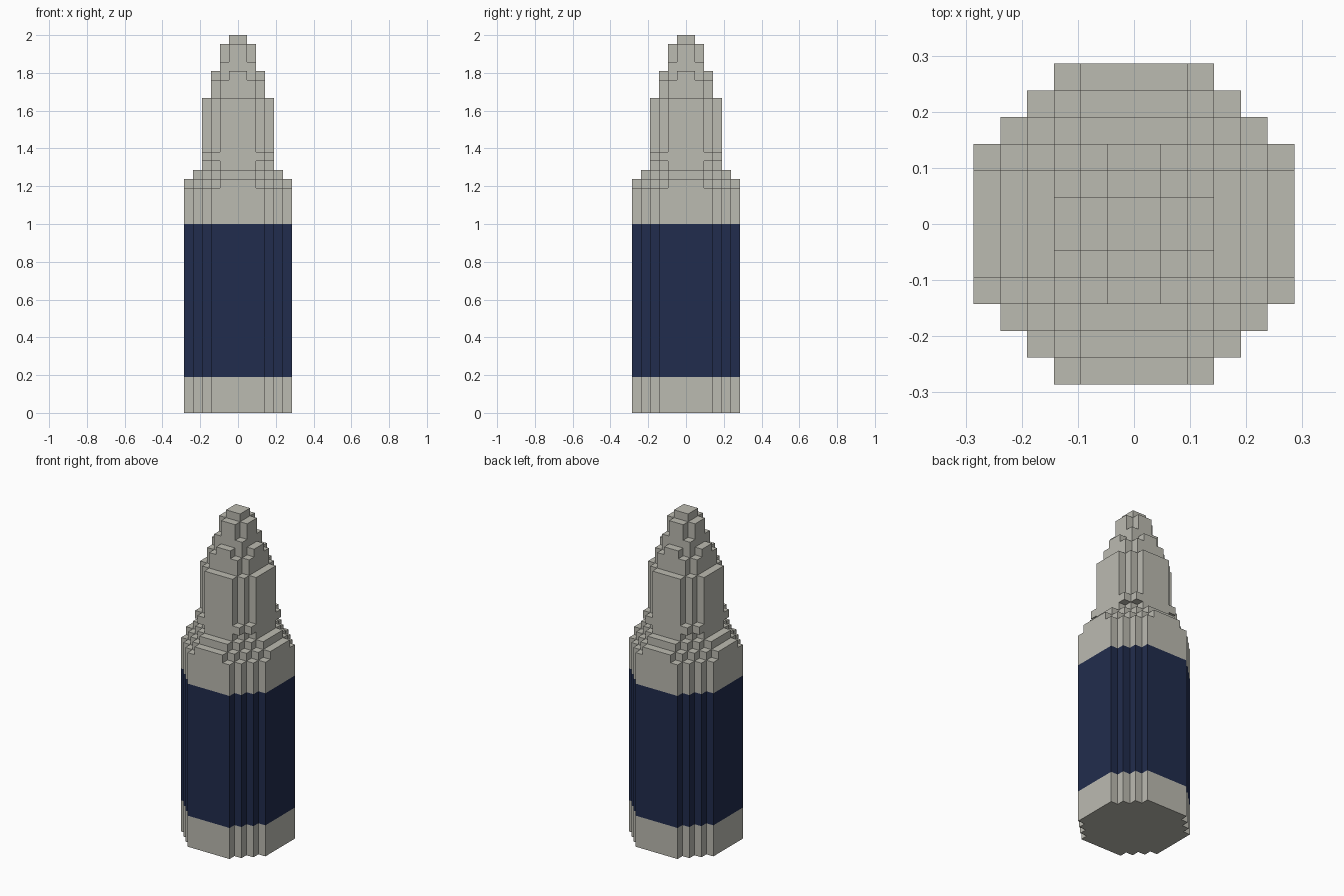
import bpy
import bmesh

cube = bpy.data.objects.get("Cube")
if cube:
    bpy.data.objects.remove(cube, do_unlink=True)

U = 1 / 21  # size of one block


def material(name, rgb):
    mat = bpy.data.materials.new(name)
    mat.use_nodes = True
    mat.diffuse_color = (*rgb, 1)
    mat.node_tree.nodes["Principled BSDF"].inputs["Base Color"].default_value = (*rgb, 1)
    return mat


stone = material("warm light grey", (0.50, 0.495, 0.44))
navy = material("navy blue", (0.0152, 0.0252, 0.0742))


def stepped_outline(reach, diagonal):
    """Blocky round outline: flat sides at reach, stair-stepped corners."""
    x, y = reach, diagonal - reach
    corner = [(x, y)]
    while x > diagonal - reach:
        x -= 1
        corner.append((x, y))
        y += 1
        corner.append((x, y))
    outline = []
    for _ in range(4):
        outline += corner
        corner = [(-b, a) for a, b in corner]
    return outline


def layer(name, reach, diagonal, bottom, top, mat):
    """Extrude a stepped outline between two block heights."""
    bm = bmesh.new()
    verts = [bm.verts.new((x * U, y * U, bottom * U))
             for x, y in stepped_outline(reach, diagonal)]
    base = bm.faces.new(verts)
    result = bmesh.ops.extrude_face_region(bm, geom=[base], use_keep_orig=True)
    raised = [v for v in result["geom"] if isinstance(v, bmesh.types.BMVert)]
    bmesh.ops.translate(bm, verts=raised, vec=(0, 0, (top - bottom) * U))
    bmesh.ops.recalc_face_normals(bm, faces=bm.faces)
    mesh = bpy.data.meshes.new(name)
    bm.to_mesh(mesh)
    bm.free()
    mesh.materials.append(mat)
    bpy.context.collection.objects.link(bpy.data.objects.new(name, mesh))


# Parts from bottom to top: name, reach, corner diagonal, height, colour
parts = [
    ("base", 6, 9, 4, stone),
    ("coloured_band", 6, 9, 17, navy),
    ("upper_body", 6, 9, 4, stone),
    ("lower_shoulder", 6, 8, 1, stone),
    ("middle_shoulder", 5, 7, 1, stone),
    ("neck", 4, 6, 1, stone),
    ("collar", 4, 7, 1, stone),
    ("tip_column", 4, 6, 6, stone),
    ("tip_step", 3, 5, 2, stone),
    ("tip_cross", 3, 4, 1, stone),
    ("point_base", 2, 4, 1, stone),
    ("point", 2, 3, 2, stone),
    ("point_cap", 1, 2, 1, stone),
]
level = 0
for name, reach, diagonal, height, mat in parts:
    layer(name, reach, diagonal, level, level + height, mat)
    level += height
